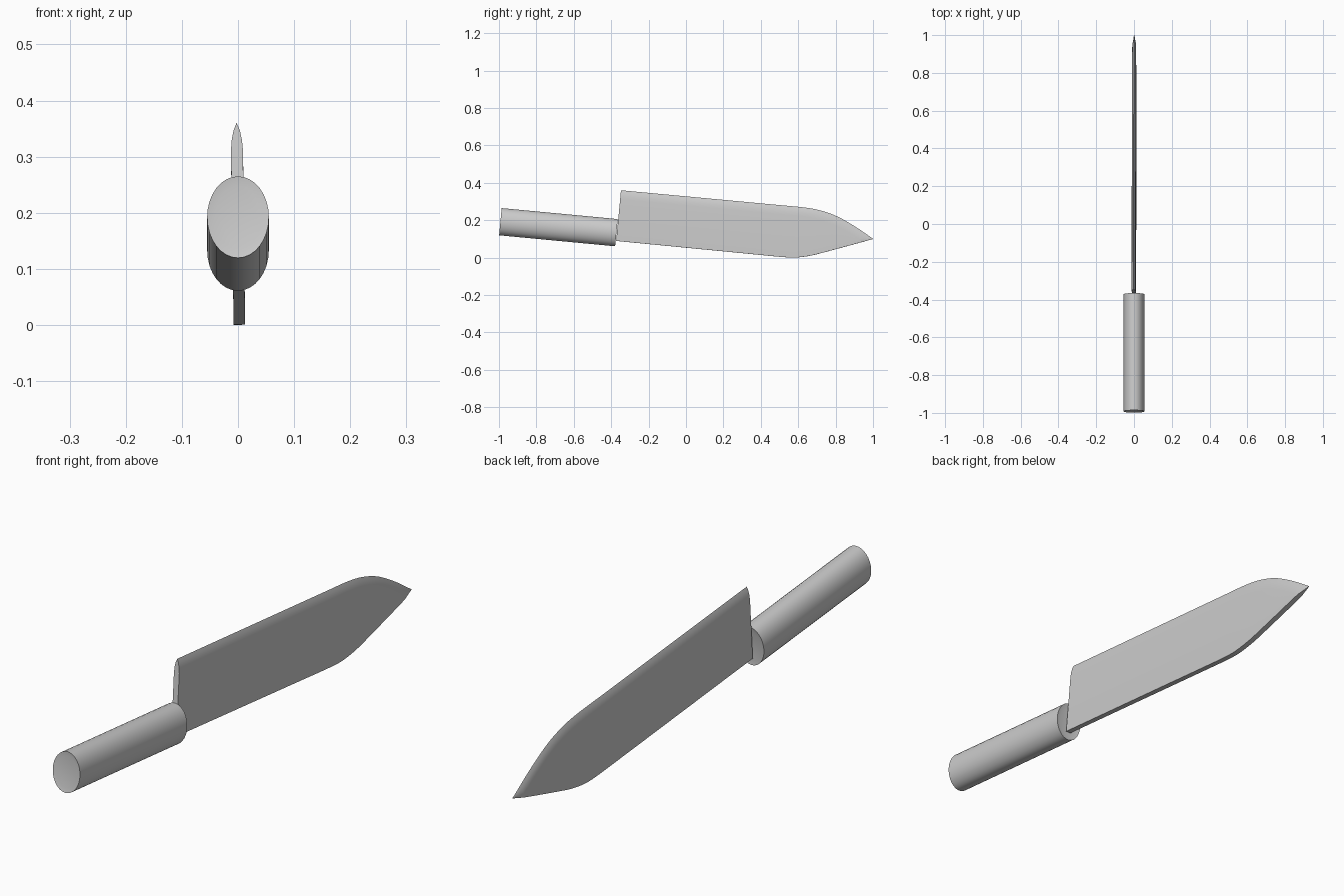
import bpy, bmesh, math
from mathutils import Vector

cube = bpy.data.objects.get("Cube")
if cube:
    bpy.data.objects.remove(cube, do_unlink=True)

GREY = (0.6, 0.6, 0.6, 1.0)
mat = bpy.data.materials.new("plain_grey")
mat.use_nodes = True
mat.diffuse_color = GREY
mat.node_tree.nodes["Principled BSDF"].inputs["Base Color"].default_value = GREY

TILT = math.radians(-5.4)   # whole knife slopes down toward the tip
ROLL = math.radians(-0.8)   # blade leans very slightly


def finish(bm, name, angle, roll=0.0, shift=0.0):
    bmesh.ops.recalc_face_normals(bm, faces=bm.faces)
    mesh = bpy.data.meshes.new(name)
    bm.to_mesh(mesh)
    bm.free()
    mesh.materials.append(mat)
    obj = bpy.data.objects.new(name, mesh)
    bpy.context.collection.objects.link(obj)
    obj.rotation_euler = (TILT, roll, 0)
    obj.location.x = shift
    bpy.ops.object.select_all(action='DESELECT')
    obj.select_set(True)
    bpy.context.view_layer.objects.active = obj
    bpy.ops.object.shade_smooth_by_angle(angle=math.radians(angle))
    return obj


def loft(bm, rings):
    rows = [[bm.verts.new(p) for p in ring] for ring in rings]
    for a, b in zip(rows, rows[1:]):
        for i in range(len(a)):
            j = (i + 1) % len(a)
            bm.faces.new((a[i], a[j], b[j], b[i]))
    bm.faces.new(rows[0])
    bm.faces.new(rows[-1])


# Handle: oval grip with a shallow inset in each end
def oval(y, rx, rz, n=32):
    return [Vector((rx * math.cos(k * math.tau / n), y, 0.098 + rz * math.sin(k * math.tau / n)))
            for k in range(n)]


bm = bmesh.new()
BUTT, COLLAR, DEPTH = -1.006, -0.383, 0.003
loft(bm, [oval(BUTT + DEPTH, 0.040, 0.057), oval(BUTT, 0.055, 0.073),
          oval(COLLAR, 0.055, 0.073), oval(COLLAR - DEPTH, 0.040, 0.057)])
finish(bm, "handle", 30)


# Blade: cross-sections between the cutting edge (top) and the spine (bottom)
def smooth_path(points, s):
    """Catmull-style cubic through (s, t) points."""
    def slope(i):
        a, b = points[max(i - 1, 0)], points[min(i + 1, len(points) - 1)]
        return (b[1] - a[1]) / (b[0] - a[0])
    for i in range(len(points) - 1):
        (x0, y0), (x1, y1) = points[i], points[i + 1]
        if s <= x1 + 1e-6:
            h = x1 - x0
            u = (s - x0) / h
            m0, m1 = slope(i) * h, slope(i + 1) * h
            return (y0 * (2*u**3 - 3*u**2 + 1) + m0 * (u**3 - 2*u**2 + u)
                    + y1 * (3*u**2 - 2*u**3) + m1 * (u**3 - u**2))
    return points[-1][1]


HEEL, TIP = -0.38, 0.986
edge = [(HEEL, 0.326), (0.50, 0.327), (0.60, 0.327), (0.68, 0.321),
        (0.775, 0.299), (0.88, 0.253), (TIP, 0.195)]
spine = [(HEEL, 0.054), (0.40, 0.052), (0.50, 0.052), (0.577, 0.055),
         (0.646, 0.069), (0.70, 0.086), (TIP, 0.193)]
bevel = [(0.050, 0.0108), (0.030, 0.0090), (0.013, 0.0055)]  # drop, half width


def section(s):
    top, low = smooth_path(edge, s), smooth_path(spine, s)
    fit = min(1.0, 0.97 * (top - low) / 0.050)
    taper = max(fit, 0.1)
    right = [(0.0102 * taper, low)] + [(w * taper, top - d * fit) for d, w in bevel]
    outline = right + [(0, top)] + [(-x, z) for x, z in reversed(right)]
    return [(x, s, z) for x, z in outline]


CURVE_START, STEPS = 0.40, 24
stations = [HEEL] + [CURVE_START + (TIP - CURVE_START) * k / STEPS for k in range(STEPS + 1)]
bm = bmesh.new()
loft(bm, [section(s) for s in stations])
finish(bm, "blade", 30, ROLL, 0.0025)
